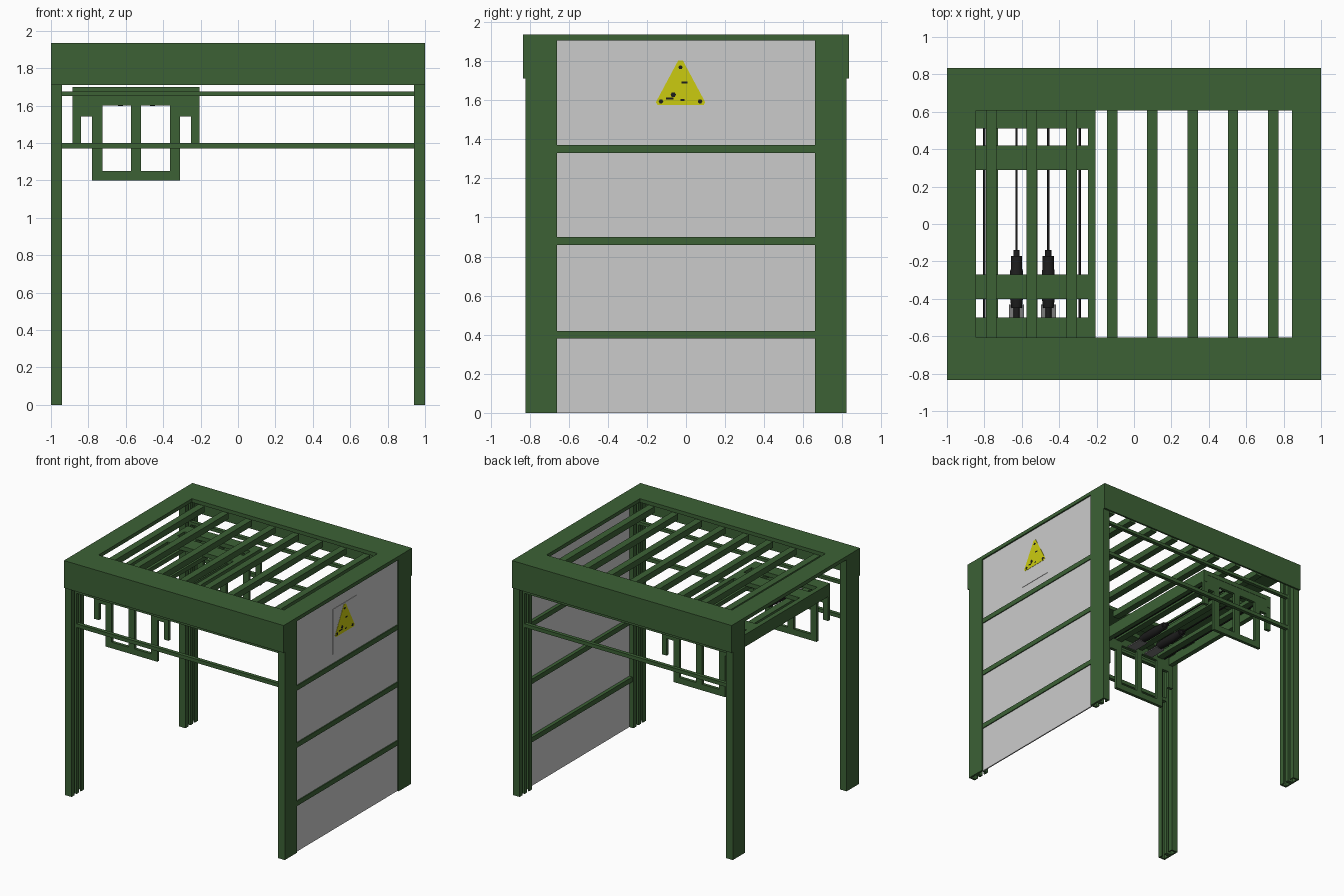
import bpy, bmesh, math
from mathutils import Matrix, Vector

if "Cube" in bpy.data.objects:
    bpy.data.objects.remove(bpy.data.objects["Cube"])


def material(name, rgb):
    m = bpy.data.materials.new(name)
    m.use_nodes = True
    m.diffuse_color = (*rgb, 1)
    m.node_tree.nodes["Principled BSDF"].inputs["Base Color"].default_value = (*rgb, 1)
    return m


GREEN = material("frame green", (0.045, 0.12, 0.036))
PANEL = material("panel light grey", (0.6, 0.6, 0.6))
YELLOW = material("warning yellow", (0.6, 0.6, 0.005))
BLACK = material("black", (0.012, 0.012, 0.012))
STEEL = material("bracket grey", (0.2, 0.2, 0.2))


def finish(name, bm, mat):
    bmesh.ops.recalc_face_normals(bm, faces=bm.faces)
    mesh = bpy.data.meshes.new(name)
    bm.to_mesh(mesh)
    bm.free()
    mesh.materials.append(mat)
    ob = bpy.data.objects.new(name, mesh)
    bpy.context.collection.objects.link(ob)
    return ob


def boxes(name, spans, mat=GREEN):
    """One object from boxes given as ((x0, x1), (y0, y1), (z0, z1))."""
    bm = bmesh.new()
    for span in spans:
        size = [b - a for a, b in span]
        mid = [(a + b) / 2 for a, b in span]
        bmesh.ops.create_cube(bm, size=1, matrix=Matrix.Translation(mid) @ Matrix.Diagonal((*size, 1)))
    return finish(name, bm, mat)


def prism(name, points, push, mat):
    """Flat outline pushed along a vector."""
    bm = bmesh.new()
    face = bm.faces.new([bm.verts.new(p) for p in points])
    out = bmesh.ops.extrude_face_region(bm, geom=[face])
    bmesh.ops.translate(bm, vec=push, verts=[v for v in out["geom"] if isinstance(v, bmesh.types.BMVert)])
    return finish(name, bm, mat)


def lathe_y(name, x, z, profile, mat):
    """Turned part along y from (y, radius) points."""
    bm = bmesh.new()
    verts = [bm.verts.new((x + r, y, z)) for y, r in profile]
    edges = [bm.edges.new(pair) for pair in zip(verts, verts[1:])]
    bmesh.ops.spin(bm, geom=verts + edges, cent=(x, 0, z), axis=(0, 1, 0),
                   angle=math.tau, steps=16, use_merge=True)
    bmesh.ops.remove_doubles(bm, verts=bm.verts, dist=0.0001)
    return finish(name, bm, mat)


def around(c, w):
    return (c - w / 2, c + w / 2)


# Roof ring with a rectangular opening
bm = bmesh.new()
corners = [(-1, -1), (1, -1), (1, 1), (-1, 1)]
outer = [bm.verts.new((sx, sy * 0.835, 1.905)) for sx, sy in corners]
inner = [bm.verts.new((sx * 0.845, sy * 0.607, 1.905)) for sx, sy in corners]
ring = [bm.faces.new((outer[i], outer[i - 1], inner[i - 1], inner[i])) for i in range(4)]
out = bmesh.ops.extrude_face_region(bm, geom=ring)
bmesh.ops.translate(bm, vec=(0, 0, 0.03), verts=[v for v in out["geom"] if isinstance(v, bmesh.types.BMVert)])
finish("roof_ring", bm, GREEN)

# Front and back fascia, rails and corner posts
for sy, side in ((-1, "front"), (1, "back")):
    def ys(a, b):
        return tuple(sorted((sy * a, sy * b)))
    boxes(side + "_fascia", [((-1, 1), ys(0.82, 0.835), (1.71, 1.906))])
    boxes(side + "_rails", [((-0.95, 0.95), ys(0.725, 0.755), z) for z in ((1.37, 1.4), (1.65, 1.675))])
    for sx, end in ((-1, "right"), (1, "left")):
        def xs(a, b):
            return tuple(sorted((sx * a, sx * b)))
        # open channel section with a middle rib, hollow side inward
        boxes(f"{side}_{end}_post", [
            (xs(0.985, 1), ys(0.66, 0.82), (0, 1.905)),
            (xs(0.94, 0.985), ys(0.805, 0.82), (0, 1.905)),
            (xs(0.94, 0.985), ys(0.66, 0.675), (0, 1.905)),
            (xs(0.94, 0.985), ys(0.725, 0.755), (0, 1.905)),
            (xs(0.94, 0.95), ys(0.78, 0.805), (0, 1.905)),
            (xs(0.94, 0.95), ys(0.675, 0.7), (0, 1.905))])

# Roof bars
boxes("roof_bars", [(around(-0.7625 + 0.2153 * i, 0.056), (-0.615, 0.615), (1.85, 1.9)) for i in range(8)])

# Closed side wall and its cross rails
boxes("side_panel", [((0.978, 0.988), (-0.66, 0.66), (0, 1.905))], PANEL)
boxes("side_panel_rails", [((0.95, 0.996), (-0.66, 0.66), around(z, 0.04)) for z in (0.4, 0.88, 1.35)])

# Warning sign: plate, rounded triangle and small pictogram marks
SIGN_Y = -0.028
boxes("sign_plate", [((0.988, 0.991), (-0.182, 0.125), (1.443, 1.815))], PANEL)
triangle = [(-0.118, 1.575), (0.118, 1.575), (0.126, 1.59), (0.012, 1.803), (-0.012, 1.803), (-0.126, 1.59)]
prism("sign_triangle", [(0.991, SIGN_Y + y, z) for y, z in triangle], (0.002, 0, 0), YELLOW)
for i, (y, z, r) in enumerate([(0, 1.768, 0.011), (-0.1, 1.594, 0.012), (0.1, 1.594, 0.012), (-0.037, 1.628, 0.014)]):
    hexagon = [(0.993, SIGN_Y + y + r * math.cos(a * math.pi / 3), z + r * math.sin(a * math.pi / 3)) for a in range(6)]
    prism(f"sign_mark_{i}", hexagon, (0.001, 0, 0), BLACK)
boxes("sign_figure", [((0.993, 0.994), around(SIGN_Y + y, w), around(z, 0.01))
                      for y, z, w in ((-0.055, 1.608, 0.04), (0.02, 1.69, 0.03), (0.01, 1.6, 0.02))], BLACK)

# Lifting carriage under the roof: edge rails, cross plates
CX = -0.545
boxes("carriage_rails", [(around(CX + s * 0.32, 0.04), (-0.605, 0.61), (1.6, 1.7)) for s in (-1, 1)])
boxes("carriage_cross_plates", [((-0.885, -0.205), y, (1.665, 1.7))
                                for y in ((-0.605, -0.5), (-0.4, -0.27), (0.29, 0.42), (0.51, 0.61))])
boxes("carriage_end_beams", [((-0.885, -0.205), around(s * 0.595, 0.025), (1.6, 1.7)) for s in (-1, 1)])
boxes("carriage_long_bars", [(around(CX + d, 0.056), (-0.6, 0.6), (1.63, 1.665)) for d in (-0.21, 0, 0.21)])

# Hanging end frames with side brackets
for s, side in ((-1, "front"), (1, "back")):
    y = around(s * 0.595, 0.025)
    uprights = [(around(CX + d, 0.055), y, (1.2, 1.6)) for d in (-0.208, 0, 0.208)]
    sill = [((-0.78, -0.31), y, (1.2, 1.25))]
    brackets = []
    for m in (-1, 1):
        brackets += [(around(CX + m * 0.3175, 0.045), y, (1.4, 1.6)),
                     (around(CX + m * 0.265, 0.06), y, (1.54, 1.6))]
    boxes(side + "_hanging_frame", uprights + sill + brackets)

# Twin cylinders with rods, and guide rods at the carriage edges
profile = [(-0.57, 0), (-0.57, 0.012), (-0.52, 0.012), (-0.52, 0.016), (-0.45, 0.016), (-0.45, 0.028),
           (-0.4, 0.034), (-0.25, 0.034), (-0.24, 0.03), (-0.17, 0.03), (-0.17, 0.017), (-0.14, 0.017),
           (-0.14, 0.006), (0.55, 0.006), (0.55, 0.012), (0.575, 0.012), (0.575, 0)]
for i, x in enumerate((-0.628, -0.458)):
    ob = lathe_y(f"cylinder_{i + 1}", x, 1.63, profile, BLACK)
    boxes(f"cylinder_bracket_{i + 1}", [(around(x, 0.08), (-0.575, -0.43), (1.6, 1.61))], STEEL)
    lathe_y(f"guide_rod_{i + 1}", CX + (i * 2 - 1) * 0.255, 1.64,
            [(-0.59, 0), (-0.59, 0.006), (0.59, 0.006), (0.59, 0)], BLACK)
for ob in bpy.data.objects:
    ob.select_set(ob.name.startswith(("cylinder_1", "cylinder_2", "guide_rod")))
    if ob.select_get():
        bpy.context.view_layer.objects.active = ob
bpy.ops.object.shade_smooth_by_angle()
